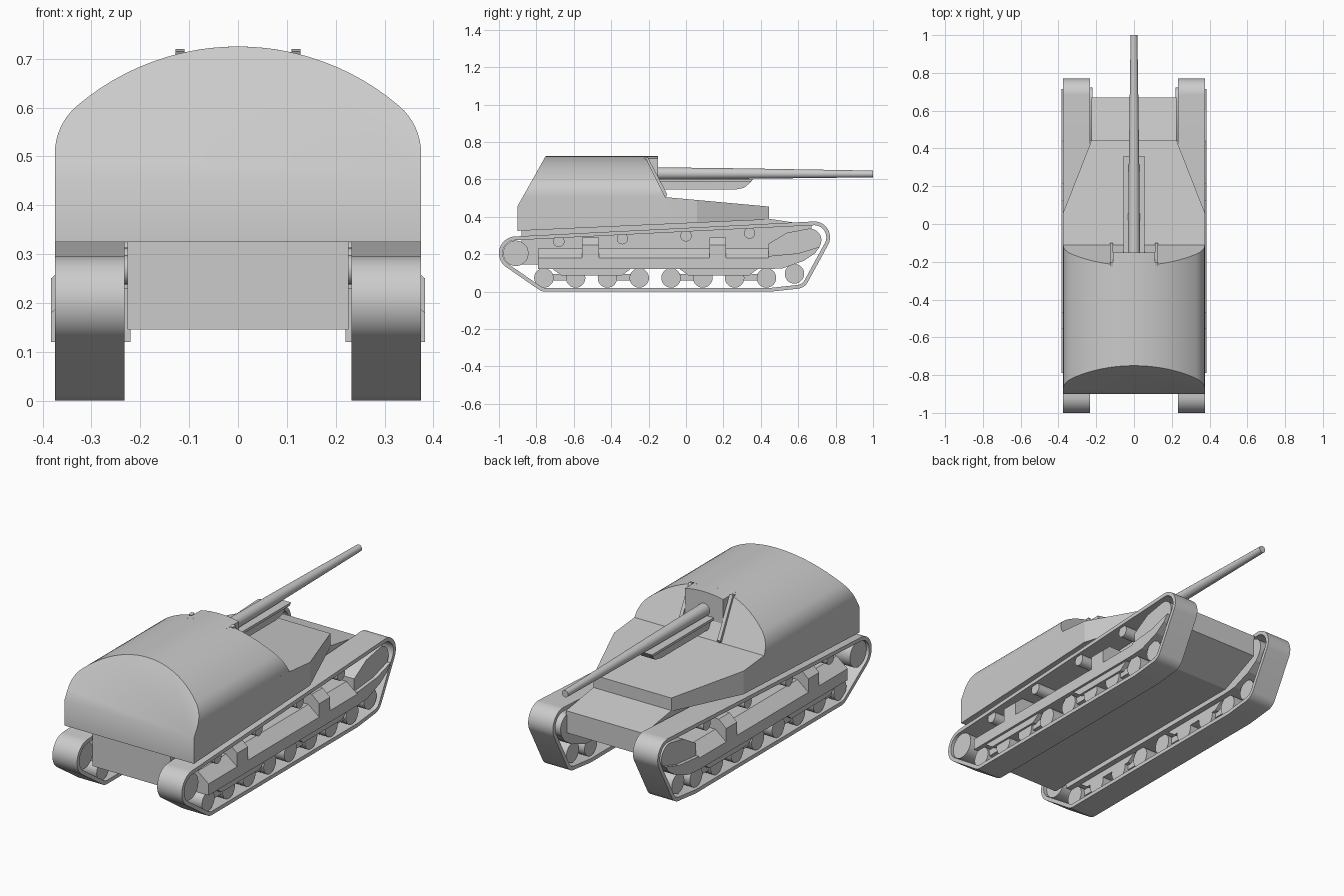
import bpy, bmesh, math
from mathutils import Vector

if "Cube" in bpy.data.objects:
    bpy.data.objects.remove(bpy.data.objects["Cube"])


def finish(name, bm, mirror=False, smooth=False):
    bmesh.ops.recalc_face_normals(bm, faces=bm.faces)
    me = bpy.data.meshes.new(name)
    bm.to_mesh(me)
    bm.free()
    ob = bpy.data.objects.new(name, me)
    bpy.context.collection.objects.link(ob)
    if mirror:
        ob.modifiers.new("Mirror", 'MIRROR').use_axis[0] = True
    if smooth:
        bpy.ops.object.select_all(action='DESELECT')
        bpy.context.view_layer.objects.active = ob
        ob.select_set(True)
        bpy.ops.object.shade_smooth_by_angle(angle=math.radians(30))
    return ob


def prism(pts, a, b, axis):
    """Extrude a 2D outline along an axis: x -> (y,z), y -> (x,z), z -> (x,y)."""
    bm = bmesh.new()
    i = 'xyz'.index(axis)

    def at(p, d):
        c = list(p)
        c.insert(i, d)
        return bm.verts.new(c)
    lo = [at(p, a) for p in pts]
    hi = [at(p, b) for p in pts]
    bm.faces.new(lo)
    bm.faces.new(hi)
    n = len(pts)
    for k in range(n):
        bm.faces.new((lo[k], lo[(k + 1) % n], hi[(k + 1) % n], hi[k]))
    bmesh.ops.recalc_face_normals(bm, faces=bm.faces)
    return bm


def cut(bm, p, q, keep):
    """Trim along the line p-q seen from the side (y,z); keep the side holding 'keep'."""
    n = Vector((0, -(q[1] - p[1]), q[0] - p[0])).normalized()
    co = Vector((0, *p))
    if (Vector((0, *keep)) - co).dot(n) > 0:
        n = -n
    bmesh.ops.bisect_plane(bm, geom=bm.verts[:] + bm.edges[:] + bm.faces[:],
                           plane_co=co, plane_no=n, clear_outer=True)
    bmesh.ops.holes_fill(bm, edges=[e for e in bm.edges if e.is_boundary])


def circle(y, z, r, n=28):
    return [(y + r * math.cos(2 * math.pi * k / n), z + r * math.sin(2 * math.pi * k / n))
            for k in range(n)]


def wheel(name, y, z, r, x0=0.25, x1=0.36):
    finish(name, prism(circle(y, z, r), x0, x1, 'x'), True, True)


# Rounded cross-section of the rear fighting compartment
R, r, a0 = 0.508, 0.128, math.radians(40.5)
half = [(R * math.sin(a0 * k / 12), 0.725 - R + R * math.cos(a0 * k / 12)) for k in range(13)]
for k in range(1, 9):
    a = a0 + (math.pi / 2 - a0) * k / 8
    half.append((0.375 - r + r * math.sin(a), 0.506 + r * math.cos(a)))
half.append((0.375, 0.28))
arch = half + [(-x, z) for x, z in reversed(half[1:])]
FLOOR = ((-0.9, 0.325), (0.44, 0.385), (0, 0.5))

bm = prism(arch, -0.9, -0.05, 'y')
cut(bm, *FLOOR)
cut(bm, (-0.9, 0.458), (-0.75, 0.725), (-0.5, 0.4))
cut(bm, (-0.22, 0.725), (-0.11, 0.505), (-0.5, 0.4))
finish("casemate", bm, smooth=True)

# Gun port hood and raised cheek strips
hood = [(x, math.sqrt(R * R - x * x) + 0.725 - R) for x in [-0.11 + 0.0275 * k for k in range(9)]]
finish("gun_hood", prism(hood + [(0.11, 0.57), (-0.11, 0.57)], -0.26, -0.15, 'y'))
finish("hood_cheek", prism([(-0.225, 0.715), (-0.205, 0.72), (-0.1, 0.52), (-0.11, 0.5)],
                           0.11, 0.128, 'x'), True)

# Front superstructure with tapered plan
plan = [(-0.375, -0.2), (0.375, -0.2), (0.375, 0.06), (0.225, 0.443), (-0.225, 0.443), (-0.375, 0.06)]
bm = prism(plan, 0.28, 0.6, 'z')
cut(bm, *FLOOR)
cut(bm, (-0.11, 0.505), (0.44, 0.455), (0, 0.4))
finish("front_superstructure", bm)

# Lower hull
finish("lower_hull", prism([(-0.88, 0.145), (0.45, 0.145), (0.67, 0.24), (0.67, 0.355),
                            (0.44, 0.39), (-0.88, 0.36)], -0.226, 0.226, 'x'))

# Tapered gun barrel and recoil cradle
bm = bmesh.new()
rings = []
for y, rad, z in ((-0.2, 0.033, 0.632), (0.3, 0.028, 0.631), (1.0, 0.018, 0.629)):
    rings.append([bm.verts.new((x, y, h)) for x, h in circle(0, z, rad)])
for p, q in zip(rings, rings[1:]):
    for k in range(28):
        bm.faces.new((p[k], p[(k + 1) % 28], q[(k + 1) % 28], q[k]))
bm.faces.new(rings[0])
bm.faces.new(rings[-1])
finish("gun_barrel", bm, smooth=True)
finish("gun_cradle", prism([(-0.18, 0.545), (0.26, 0.545), (0.31, 0.555), (0.34, 0.58),
                            (0.36, 0.603), (-0.18, 0.603)], -0.04, 0.04, 'x'))
finish("cradle_rail", prism([(-0.18, 0.59), (0.35, 0.59), (0.36, 0.603), (-0.18, 0.603)],
                            -0.055, 0.055, 'x'))

# Track loop wrapped round the running gear
guides = [(-0.91, 0.205, 0.09), (-0.75, 0.07, 0.07), (0.45, 0.07, 0.07),
          (0.59, 0.085, 0.07), (0.685, 0.29, 0.085)]
bm = bmesh.new()
loops = []
N = 80
for k in range(N):
    c, s = math.cos(2 * math.pi * k / N), math.sin(2 * math.pi * k / N)
    y, z, rad = max(guides, key=lambda g: g[0] * c + g[1] * s + g[2])
    loops.append([bm.verts.new((x, y + d * c, z + d * s)) for x, d in
                  ((0.232, rad), (0.375, rad), (0.375, rad - 0.02), (0.232, rad - 0.02))])
for k in range(N):
    p, q = loops[k], loops[(k + 1) % N]
    for j in range(4):
        bm.faces.new((p[j], p[(j + 1) % 4], q[(j + 1) % 4], q[j]))
finish("track", bm, True, True)

# Wheels and rollers
for k in range(8):
    wheel("road_wheel", -0.76 + 0.17 * k, 0.073, 0.052)
wheel("tension_wheel", 0.58, 0.095, 0.052)
wheel("idler_wheel", -0.91, 0.205, 0.068)
for k in range(4):
    wheel("return_roller", -0.68 + 0.34 * k, 0.268 + 0.015 * k, 0.03, 0.22)

# Final drive housing: rounded nose tapering backwards
nose = [(0.662 + 0.062 * math.cos(math.radians(a)), 0.275 + 0.062 * math.sin(math.radians(a)))
        for a in range(-80, 101, 15)]
finish("final_drive", prism(nose + [(0.54, 0.315), (0.44, 0.255), (0.44, 0.19), (0.56, 0.2)],
                            0.22, 0.365, 'x'), True, True)

# Suspension side beam with sloped shelf, front extension and brackets
finish("side_beam", prism([(0.22, 0.12), (0.383, 0.12), (0.383, 0.18), (0.32, 0.23), (0.22, 0.23)],
                          -0.79, 0.44, 'y'), True)
finish("beam_front", prism([(0.44, 0.12), (0.52, 0.125), (0.63, 0.165), (0.69, 0.205), (0.715, 0.24),
                            (0.6, 0.205), (0.44, 0.19)], 0.22, 0.383, 'x'), True)
for y in (-0.51, 0.17):
    finish("beam_bracket", prism([(0.22, 0.18), (0.383, 0.18), (0.383, 0.25), (0.34, 0.288), (0.22, 0.288)],
                                 y - 0.045, y + 0.045, 'y'), True)

# Bogie frames: one main beam per four wheels, one arm per pair
for y in (-0.505, 0.175):
    finish("bogie_beam", prism([(y - 0.21, 0.122), (y - 0.16, 0.085), (y + 0.16, 0.085), (y + 0.21, 0.122)],
                               0.25, 0.37, 'x'), True)
    for p in (y - 0.17, y + 0.17):
        finish("bogie_arm", prism([(p - 0.09, 0.095), (p - 0.05, 0.06), (p + 0.05, 0.06), (p + 0.09, 0.095)],
                                  0.27, 0.35, 'x'), True)
